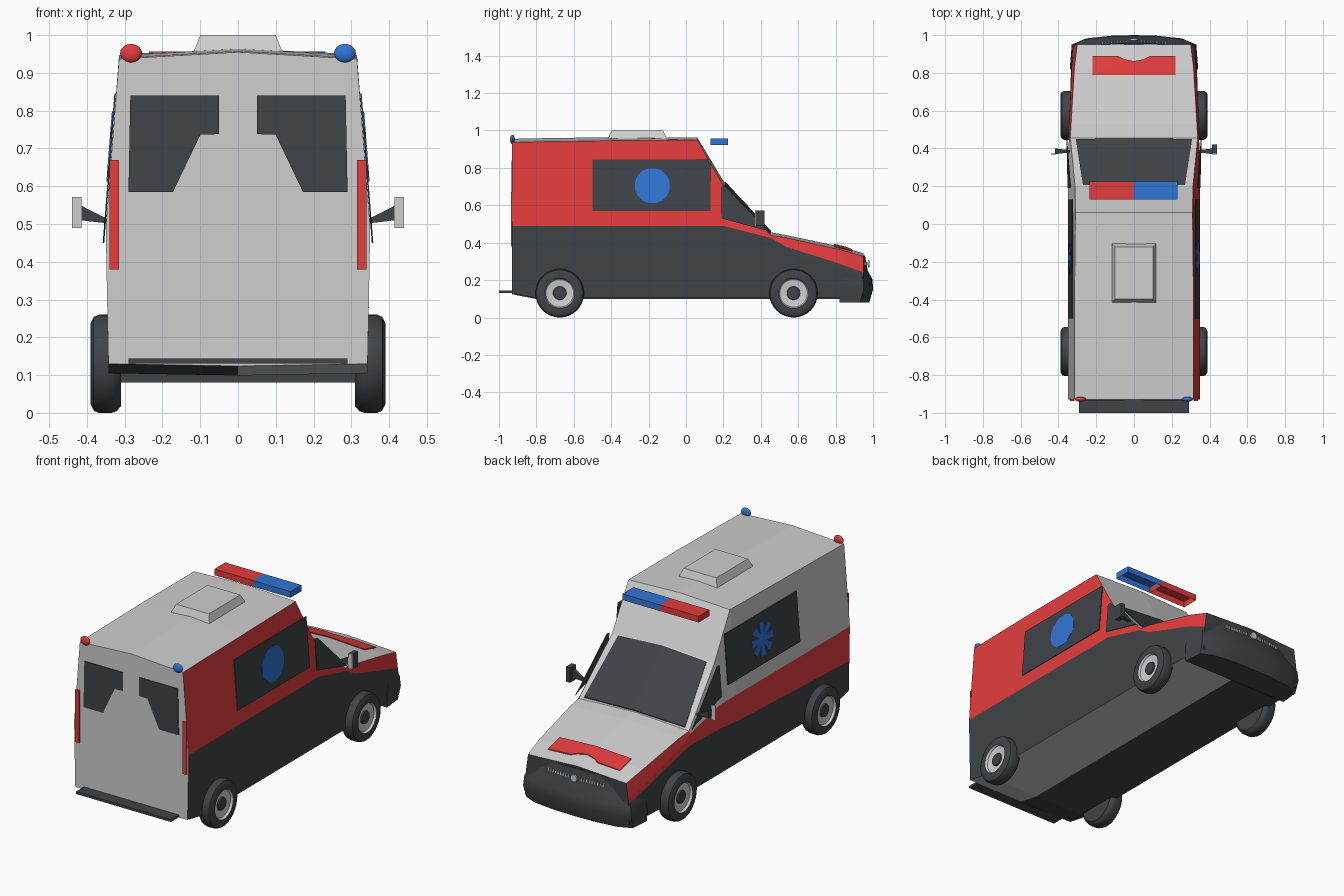
import bpy, bmesh
from math import sin, cos, pi, radians
from mathutils import Vector
from mathutils.bvhtree import BVHTree

cube = bpy.data.objects.get("Cube")
if cube:
    bpy.data.objects.remove(cube, do_unlink=True)


def material(name, rgb):
    m = bpy.data.materials.new(name)
    m.use_nodes = True
    m.diffuse_color = (*rgb, 1)
    m.node_tree.nodes["Principled BSDF"].inputs["Base Color"].default_value = (*rgb, 1)
    return m


WHITE = material("off white paint", (.62, .62, .62))
RED = material("red paint", (.78, .045, .045))
DARK = material("charcoal", (.05, .058, .065))
BLUE = material("blue", (.03, .18, .68))
MATS = [WHITE, RED, DARK, BLUE]
W, R, D, B = range(4)


def finish(name, bm, mat=None, smooth=False):
    """Turn a bmesh into an object; mat=None keeps per-face indices."""
    bmesh.ops.recalc_face_normals(bm, faces=bm.faces[:])
    me = bpy.data.meshes.new(name)
    bm.to_mesh(me)
    bm.free()
    for m in (MATS if mat is None else [MATS[mat]]):
        me.materials.append(m)
    ob = bpy.data.objects.new(name, me)
    bpy.context.collection.objects.link(ob)
    if smooth:
        bpy.ops.object.select_all(action='DESELECT')
        ob.select_set(True)
        bpy.context.view_layer.objects.active = ob
        bpy.ops.object.shade_smooth_by_angle(angle=radians(35))
    return ob


def loft(rings, mats, closed=True):
    """Skin a list of equal rings; mats(i, j) gives the face colour."""
    bm = bmesh.new()
    vs = [[bm.verts.new(p) for p in ring] for ring in rings]
    n = len(vs[0])
    for i in range(len(vs) - 1):
        for j in range(n if closed else n - 1):
            k = (j + 1) % n
            f = bm.faces.new((vs[i][j], vs[i][k], vs[i + 1][k], vs[i + 1][j]))
            f.material_index = mats(i, j)
    return bm, vs


def box(name, lo, hi, mat, taper=(0, 0), open_bottom=False):
    """Box between two corners, top inset by taper."""
    (x0, y0, z0), (x1, y1, z1) = lo, hi
    tx, ty = taper
    low = [(x0, y0, z0), (x1, y0, z0), (x1, y1, z0), (x0, y1, z0)]
    top = [(x0 + tx, y0 + ty, z1), (x1 - tx, y0 + ty, z1),
           (x1 - tx, y1 - ty, z1), (x0 + tx, y1 - ty, z1)]
    bm, vs = loft([low, top], lambda i, j: 0)
    bm.faces.new(vs[1])
    if not open_bottom:
        bm.faces.new(vs[0])
    return finish(name, bm, mat)


def plate(name, pts, direction, mat, thick=.005):
    """Thin plate: polygon extruded outward along direction."""
    off = Vector(direction) * thick
    bm, vs = loft([pts, [Vector(p) + off for p in pts]], lambda i, j: 0)
    caps = [bm.faces.new(vs[0]), bm.faces.new(vs[1])]
    bmesh.ops.triangulate(bm, faces=caps)
    return finish(name, bm, mat)


# Body shell: y, sill z, stripe z, belt z, edge z, crown z, edge x, belt x, sill x
STATIONS = [
    (-.93, .13, .30, .49, .937, .955, .315, .35, .343),
    (-.80, .105, .305, .49, .940, .958, .315, .35, .343),
    (-.40, .105, .32, .49, .946, .964, .315, .35, .343),
    (.06, .105, .34, .49, .950, .962, .310, .35, .343),
    (.20, .105, .355, .49, .705, .730, .312, .35, .343),
    (.455, .105, .36, .425, .438, .455, .337, .345, .343),
    (.53, .105, .345, .38, .428, .442, .333, .343, .343),
    (.83, .105, .26, .285, .362, .378, .315, .33, .333),
    (.95, .105, .215, .24, .328, .343, .300, .312, .318)]
rings = []
for y, sz, lz, bz, ez, cz, ex, bx, sx in STATIONS:
    half = [(ex, ez), (bx, bz), ((bx + sx) / 2, lz), (sx, sz)]
    rings.append([(0, y, cz)] + [(x, y, z) for x, z in half] + [(0, y, sz - .006)]
                 + [(-x, y, z) for x, z in reversed(half)])
PAINT = [W, R, D, D, W, D, D, R, W, W]


def body_paint(i, j):
    # The stripe meets the bonnet edge ahead of the cab on the right flank
    return R if j == 8 and STATIONS[i][0] > .4 else PAINT[j]


bm, vs = loft(rings, body_paint)
bm.faces.new(vs[0]).material_index = W
bm.faces.new(vs[-1]).material_index = D
bmesh.ops.triangulate(bm, faces=[f for f in bm.faces if len(f.verts) > 4])
bmesh.ops.recalc_face_normals(bm, faces=bm.faces[:])
tree = BVHTree.FromBMesh(bm)
finish("body_shell", bm)


def on_top(pts, lift=.003):
    """Drop plan points onto the body from above."""
    return [tree.ray_cast(Vector((x, y, 3)), Vector((0, 0, -1)))[0] + Vector((0, 0, lift))
            for x, y in pts]


# Windscreen and bonnet patch, each split along the centre crease
for s, side in ((1, "left"), (-1, "right")):
    plate(f"windscreen_{side}", on_top([(0, .21), (s * .27, .207), (s * .308, .45), (0, .454)]),
          (0, 0, 1), D)
    plate(f"bonnet_patch_{side}",
          on_top([(0, .79), (s * .22, .79), (s * .22, .89), (s * .085, .89), (s * .05, .872), (0, .862)]),
          (0, 0, 1), R)

# Nose and front bumper: z, half width, front y, back y
NOSE = [(.332, .295, .957, .94), (.25, .312, .972, .94), (.205, .335, .997, .83),
        (.15, .34, 1.0, .82), (.08, .335, .98, .82)]
rows = []
for z, w, yf, yb in NOSE:
    half = [(.35, yf - .003), (.75, yf - .018), (.97, yf - .05), (1, min(yb, yf - .06))]
    rows.append([(-w * k, y, z) for k, y in reversed(half)] + [(0, yf, z)]
                + [(w * k, y, z) for k, y in half])
bm, vs = loft(rows, lambda i, j: 0)
bm.faces.new(vs[0])
bm.faces.new(vs[-1])
finish("front_bumper", bm, D, smooth=True)

# Grille slats and round centre boss
for k in range(9):
    for s in (1, -1):
        x = s * (.04 + k * .016)
        box("grille_slat", (x - .004, .95, .278), (x + .004, .974 - .07 * abs(x), .296), W)
disc = [(.02 * cos(a * pi / 8), .972, .287 + .02 * sin(a * pi / 8)) for a in range(16)]
plate("grille_boss", disc, (0, 1, 0), W, .009)

# Rear step, roof hatch, roof light bar
box("rear_step", (-.29, -1.0, .131), (.29, -.925, .144), D)
box("roof_hatch", (-.12, -.42, .95), (.12, -.10, 1.0), W, taper=(.02, .022))
box("light_bar_red", (-.235, .13, .922), (0, .225, .956), R, open_bottom=True)
box("light_bar_blue", (0, .13, .922), (.23, .225, .956), B, open_bottom=True)


def side_x(z):
    return .35 - .035 * (z - .49) / .447


def side_plate(name, yz, s, mat, lift, thick=.004):
    plate(name, [(s * (side_x(z) + lift), y, z) for y, z in yz], (s, 0, 0), mat, thick)


# Medical star outline: eight flared arms
star = []
for k in range(8):
    a = k * pi / 4
    for da, r in ((-pi / 8, .036), (-.22, .095), (.22, .095)):
        star.append((-.18 + r * cos(a + da), .705 + r * sin(a + da)))

REAR_GLASS = [(.285, .84), (.05, .84), (.05, .738), (.135, .735), (.155, .73),
              (.172, .585), (.29, .585)]

for s, side in ((1, "left"), (-1, "right")):
    # Flank glazing
    side_plate(f"side_window_{side}", [(-.5, .57), (.13, .57), (.13, .845), (-.5, .845)], s, D, .001)
    side_plate(f"star_{side}", star, s, B, .005, .003)
    side_plate(f"cab_window_{side}", [(.19, .53), (.43, .465), (.455, .45), (.21, .70), (.19, .70)],
               s, D, .001)
    # Rear doors
    plate(f"rear_window_{side}", [(s * x, -.929, z) for x, z in REAR_GLASS], (0, -1, 0), D)
    box(f"tail_lamp_{side}", (min(s * .315, s * .34), -.936, .38),
        (max(s * .315, s * .34), -.925, .67), R)
    bm = bmesh.new()
    bmesh.ops.create_uvsphere(bm, u_segments=16, v_segments=10, radius=.029)
    bmesh.ops.scale(bm, vec=(1, .45, .85), verts=bm.verts[:])
    bmesh.ops.translate(bm, vec=(s * .283, -.928, .952), verts=bm.verts[:])
    finish(f"rear_beacon_{side}", bm, B if s > 0 else R, smooth=True)
    # Mirrors
    x0, x1 = sorted((s * .414, s * .44))
    box(f"mirror_glass_{side}", (x0, .368, .49), (x1, .373, .572), W)
    if s > 0:
        box("mirror_housing", (x0, .373, .49), (x1, .42, .572), D)
    outer = [(s * .418, .37, .51), (s * .418, .40, .51), (s * .418, .40, .55), (s * .418, .37, .55)]
    inner = [(s * .338, .385 + dy, .505 + dz) for dy, dz in
             ((-.006, -.004), (.006, -.004), (.006, .004), (-.006, .004))]
    bm, vs = loft([outer, inner], lambda i, j: 0)
    bm.faces.new(vs[0])
    bm.faces.new(vs[1])
    finish(f"mirror_arm_{side}", bm, D)
    # Wheels: lathed tyre, rim and hub
    profile = [(.31, .01), (.31, .112), (.322, .126), (.335, .13), (.368, .13), (.382, .124),
               (.39, .108), (.388, .08), (.376, .074), (.37, .036), (.378, .034), (.38, .002)]
    for y, end in ((.575, "front"), (-.675, "rear")):
        turn = [[(s * x, y + r * cos(a * pi / 16), .13 + r * sin(a * pi / 16)) for a in range(32)]
                for x, r in profile]
        bm, vs = loft(turn, lambda i, j: W if i in (7, 8) else D)
        bm.faces.new(vs[0]).material_index = D
        bm.faces.new(vs[-1]).material_index = D
        finish(f"{end}_wheel_{side}", bm, smooth=True)
